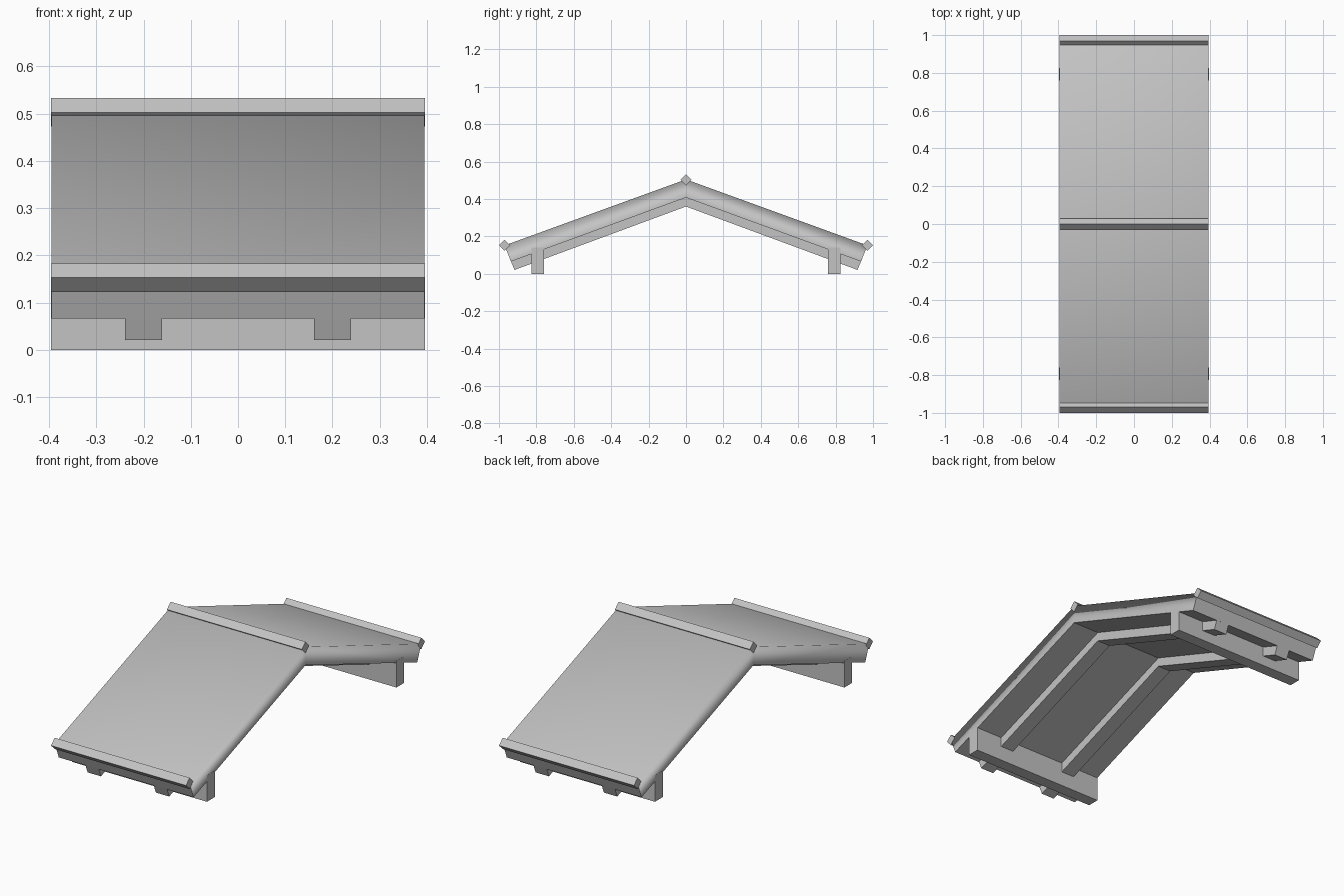
import bpy
import bmesh

cube = bpy.data.objects.get("Cube")
if cube:
    bpy.data.objects.remove(cube, do_unlink=True)

HALF_WIDTH = 0.395

# Single plain colour
grey = bpy.data.materials.new("plain_grey")
grey.use_nodes = True
colour = (0.55, 0.55, 0.55, 1)
grey.diffuse_color = colour
grey.node_tree.nodes["Principled BSDF"].inputs["Base Color"].default_value = colour


def finish(name, bm):
    bmesh.ops.recalc_face_normals(bm, faces=bm.faces)
    mesh = bpy.data.meshes.new(name)
    bm.to_mesh(mesh)
    bm.free()
    mesh.materials.append(grey)
    obj = bpy.data.objects.new(name, mesh)
    bpy.context.collection.objects.link(obj)
    return obj


def prism(name, profile, x0, x1):
    """Extrude a convex (y, z) profile along x."""
    bm = bmesh.new()
    face = bm.faces.new([bm.verts.new((x0, y, z)) for y, z in profile])
    new = bmesh.ops.extrude_face_region(bm, geom=[face])["geom"]
    moved = [v for v in new if isinstance(v, bmesh.types.BMVert)]
    bmesh.ops.translate(bm, verts=moved, vec=(x1 - x0, 0, 0))
    return finish(name, bm)


def gable(name, ridge_top, ridge_low, eave_top, eave_low, x0, x1, soft=False):
    """Two sloping wings that meet at the ridge."""
    bm = bmesh.new()

    def row(ridge, eave, x):
        points = [(-eave[0], eave[1]), (0, ridge), eave]
        return [bm.verts.new((x, y, z)) for y, z in points]

    ta, tb = row(ridge_top, eave_top, x0), row(ridge_top, eave_top, x1)
    la, lb = row(ridge_low, eave_low, x0), row(ridge_low, eave_low, x1)
    hard = []
    for i in (0, 1):
        for p, q in ((ta, tb), (ta, la), (tb, lb)):
            bm.faces.new((p[i], p[i + 1], q[i + 1], q[i]))
        hard.append(bm.faces.new((la[i], la[i + 1], lb[i + 1], lb[i])))
    for i in (0, 2):
        hard.append(bm.faces.new((ta[i], tb[i], lb[i], la[i])))
    if soft:
        # The top and gable sides blend; the underside and eave ends stay crisp
        for face in bm.faces:
            face.smooth = True
        for face in hard:
            for edge in face.edges:
                edge.smooth = False
    obj = finish(name, bm)
    if soft:
        mod = obj.modifiers.new("area_normals", "WEIGHTED_NORMAL")
        mod.mode = "FACE_AREA"
        mod.keep_sharp = True
    return obj


# Roof slab
gable("roof_slab", 0.505, 0.408, (0.97, 0.152), (0.936, 0.066),
      -HALF_WIDTH, HALF_WIDTH, soft=True)

# Rafters under the slab
for side, x in (("left", 0.2), ("right", -0.2)):
    gable(side + "_rafter", 0.415, 0.36, (0.938, 0.072), (0.917, 0.021),
          x - 0.039, x + 0.039)


# Diamond trims on the ridge and eaves
def trim(name, y, z, r=0.03):
    prism(name, [(y - r, z), (y, z + r), (y + r, z), (y, z - r)],
          -HALF_WIDTH - 0.0005, HALF_WIDTH + 0.0005)


trim("ridge_trim", 0, 0.503)
for end, s in (("front", -1), ("back", 1)):
    trim(end + "_eave_trim", s * 0.97, 0.153)
    # Wall beam carrying the rafters
    a, b = s * 0.76, s * 0.825
    prism(end + "_wall_beam", [(a, 0), (b, 0), (b, 0.14), (a, 0.14)],
          -HALF_WIDTH - 0.001, HALF_WIDTH + 0.001)
